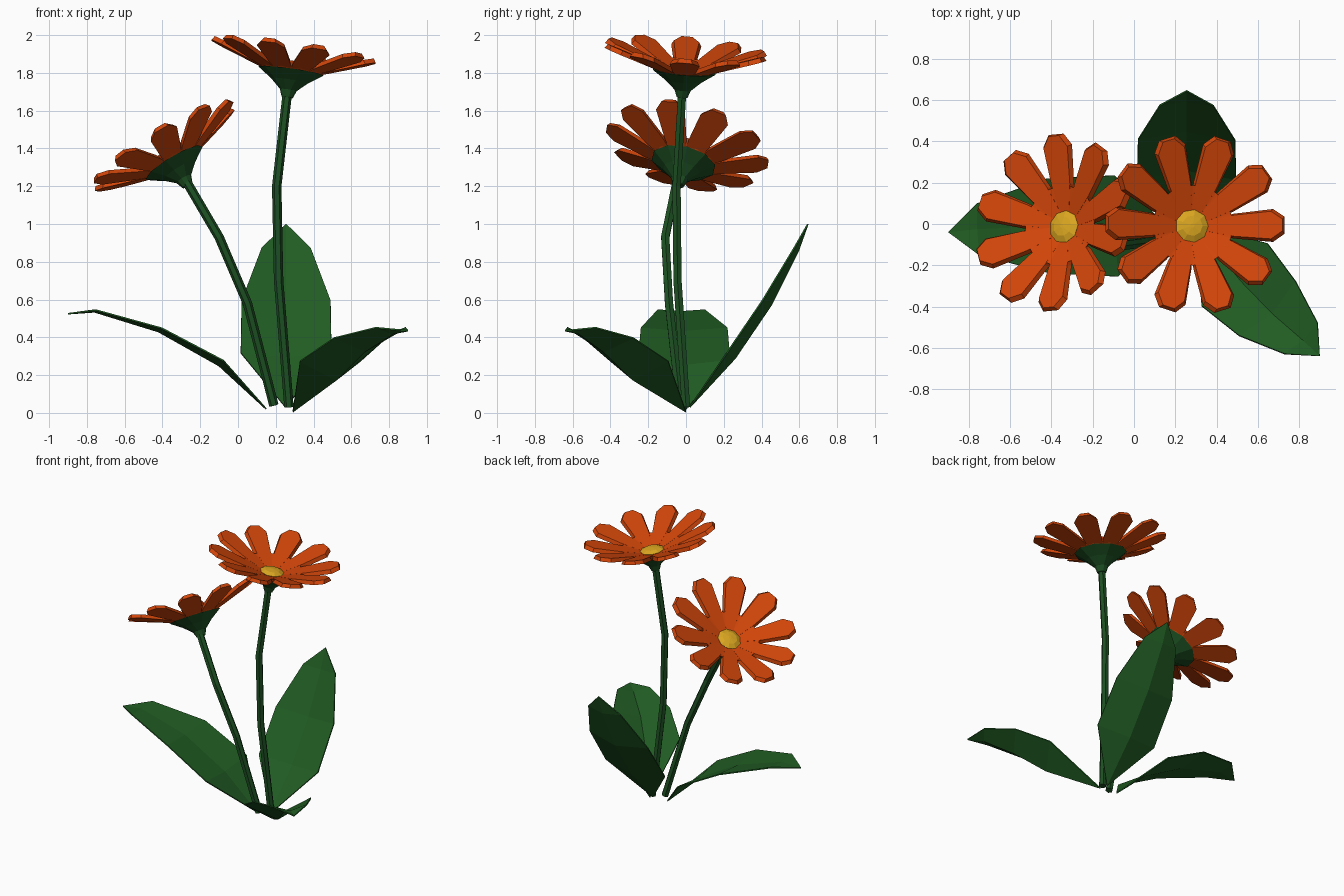
import bpy, bmesh, math
from mathutils import Vector, Matrix

if "Cube" in bpy.data.objects:
    bpy.data.objects.remove(bpy.data.objects["Cube"])


def material(name, rgb):
    m = bpy.data.materials.new(name)
    m.diffuse_color = (*rgb, 1)
    m.use_nodes = True
    m.node_tree.nodes["Principled BSDF"].inputs["Base Color"].default_value = m.diffuse_color
    return m


ORANGE = material("petal orange", (0.64, 0.060, 0.003))
YELLOW = material("centre yellow", (0.70, 0.38, 0.015))
LEAF = material("leaf green", (0.015, 0.108, 0.017))
STEM = material("stem green", (0.012, 0.080, 0.016))


def finish(name, bm, mat, matrix=None):
    bmesh.ops.recalc_face_normals(bm, faces=bm.faces)
    mesh = bpy.data.meshes.new(name)
    bm.to_mesh(mesh)
    bm.free()
    mesh.materials.append(mat)
    ob = bpy.data.objects.new(name, mesh)
    if matrix:
        ob.matrix_world = matrix
    bpy.context.collection.objects.link(ob)
    return ob


def loft(bm, rings):
    """Bridge rings of points and cap both ends."""
    vr = [[bm.verts.new(p) for p in ring] for ring in rings]
    n = len(vr[0])
    for a, b in zip(vr, vr[1:]):
        for i in range(n):
            j = (i + 1) % n
            bm.faces.new((a[i], a[j], b[j], b[i]))
    bm.faces.new(vr[0])
    bm.faces.new(vr[-1])


def lathe(name, profile, sides, mat, matrix):
    bm = bmesh.new()
    loft(bm, [[(r * math.cos(2 * math.pi * i / sides), r * math.sin(2 * math.pi * i / sides), h)
               for i in range(sides)] for r, h in profile])
    return finish(name, bm, mat, matrix)


def stem(name, path, radius=0.025, sides=6):
    pts = [Vector(p) for p in path]
    rings = []
    for k, p in enumerate(pts):
        t = (pts[min(k + 1, len(pts) - 1)] - pts[max(k - 1, 0)]).normalized()
        u = Vector((0, 1, 0)).cross(t).normalized()
        v = t.cross(u)
        rings.append([p + radius * (u * math.cos(2 * math.pi * i / sides) + v * math.sin(2 * math.pi * i / sides))
                      for i in range(sides)])
    bm = bmesh.new()
    loft(bm, rings)
    finish(name, bm, STEM)


# petal half outline: radius from the flower axis, half width
PETAL = [(0.05, 0.022), (0.20, 0.060), (0.385, 0.080), (0.438, 0.042)]


def flower(label, base, normal, offset, count=10):
    n = Vector(normal).normalized()
    y = n.cross(Vector((1, 0, 0))).normalized()
    x = y.cross(n)
    mat = Matrix((x, y, n)).transposed().to_4x4()
    mat.translation = base
    # calyx, inner funnel and domed centre
    lathe(label + "_calyx", [(0.03, -0.01), (0.045, 0.03), (0.10, 0.08), (0.175, 0.132)], 10, STEM, mat)
    lathe(label + "_funnel", [(0.15, 0.125), (0.185, 0.15), (0.195, 0.172), (0.05, 0.122)], 20, ORANGE, mat)
    lathe(label + "_centre", [(0.07, 0.11), (0.08, 0.135), (0.05, 0.15), (0.01, 0.155)], 9, YELLOW, mat)
    # petals: flat tapered slabs rising outwards, top edge chamfered
    bm = bmesh.new()
    for k in range(count):
        a = math.radians(offset) + 2 * math.pi * k / count
        rot = Matrix.Rotation(a, 3, 'Z')
        rings = []
        for drop, inset in ((0.027, 0.0), (0.0, 0.013)):
            half = [(r - (inset if r > 0.3 else 0), w - inset * min(1, r / 0.3)) for r, w in PETAL]
            outline = half + [(r, -w) for r, w in reversed(half)]
            rings.append([rot @ Vector((r, w, 0.106 + 0.355 * r - drop)) for r, w in outline])
        loft(bm, rings)
    finish(label + "_petals", bm, ORANGE, mat)


def leaf(name, mids, halves, folds):
    """Folded blade: midrib points with raised edges on both sides."""
    pts = [Vector(p) for p in mids]
    d = pts[-1] - pts[0]
    side = Vector((-d.y, d.x, 0)).normalized()
    up = side.cross(d).normalized()
    up = up if up.z > 0 else -up
    bm = bmesh.new()
    mid = [bm.verts.new(p) for p in pts]
    for s in (-1, 1):
        edge = [bm.verts.new(p + side * w * s + up * f)
                for p, w, f in zip(pts[1:-1], halves, folds)]
        bm.faces.new((mid[0], mid[1], edge[0]))
        for i in range(len(edge) - 1):
            bm.faces.new((mid[i + 1], mid[i + 2], edge[i + 1], edge[i]))
        bm.faces.new((mid[-2], mid[-1], edge[-1]))
    bmesh.ops.recalc_face_normals(bm, faces=bm.faces)
    ob = finish(name, bm, LEAF)
    mod = ob.modifiers.new("thickness", 'SOLIDIFY')
    mod.thickness = 0.008
    mod.offset = 0


# stems
stem("tall_stem", [(0.27, 0.0, 0.03), (0.215, -0.045, 0.7), (0.205, -0.05, 1.2), (0.262, -0.02, 1.70)])
stem("short_stem", [(0.19, -0.03, 0.04), (0.05, -0.09, 0.58), (-0.10, -0.11, 0.93), (-0.27, -0.05, 1.22)])

# flower heads
flower("tall_flower", (0.262, -0.02, 1.68), (0.14, 0.08, 0.99), 0)
flower("short_flower", (-0.272, -0.04, 1.213), (-0.505, 0.20, 0.84), 16)

# leaves
leaf("back_leaf", [(0.25, 0.02, 0.03), (0.255, 0.26, 0.29), (0.255, 0.45, 0.57), (0.255, 0.595, 0.86),
                   (0.255, 0.645, 1.0)], [0.24, 0.235, 0.13], (0.05, 0.05, 0.025))
leaf("left_leaf", [(0.15, 0.0, 0.02), (-0.10, -0.01, 0.25), (-0.42, -0.01, 0.43), (-0.76, -0.025, 0.535),
                   (-0.90, -0.04, 0.525)], [0.245, 0.23, 0.125], (0.03, 0.02, 0.01))
leaf("front_leaf", [(0.29, 0.0, 0.006), (0.52, -0.28, 0.175), (0.67, -0.435, 0.325), (0.82, -0.565, 0.42),
                    (0.90, -0.64, 0.435)], [0.22, 0.19, 0.11], (0.11, 0.08, 0.035))
